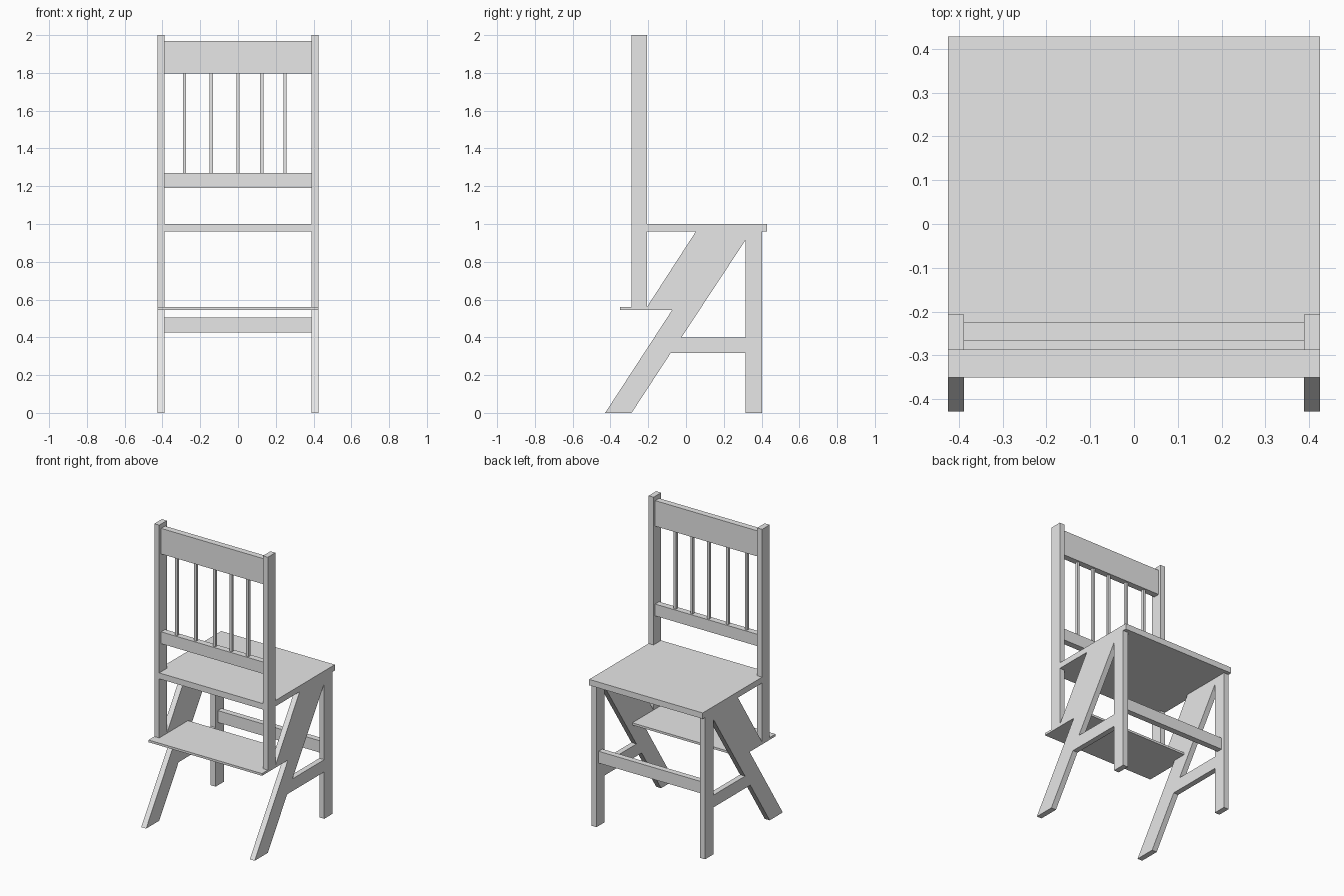
import bpy
import bmesh
from mathutils import Vector

cube = bpy.data.objects.get("Cube")
if cube:
    bpy.data.objects.remove(cube, do_unlink=True)

grey = bpy.data.materials.new("plain grey")
grey.use_nodes = True
grey.diffuse_color = (0.8, 0.8, 0.8, 1)
grey.node_tree.nodes["Principled BSDF"].inputs["Base Color"].default_value = (0.8, 0.8, 0.8, 1)

HALF = 0.425        # half width of the chair
INNER = 0.388       # inner face of posts and legs
POST_FRONT, POST_BACK = -0.288, -0.207
LEG_FRONT, LEG_BACK = 0.315, 0.403
SEAT_Z, TREAD_Z = 0.96, 0.545


def prism(name, outline, axis, lo, hi, mirror=False):
    """Extrude an outline along x (outline is y, z) or z (outline is x, y)."""
    bm = bmesh.new()
    if axis == "x":
        points = [Vector((lo, a, b)) for a, b in outline]
        shift = Vector((hi - lo, 0, 0))
    else:
        points = [Vector((a, b, lo)) for a, b in outline]
        shift = Vector((0, 0, hi - lo))
    face = bm.faces.new([bm.verts.new(p) for p in points])
    extruded = bmesh.ops.extrude_face_region(bm, geom=[face], use_keep_orig=True)
    moved = [g for g in extruded["geom"] if isinstance(g, bmesh.types.BMVert)]
    bmesh.ops.translate(bm, verts=moved, vec=shift)
    bmesh.ops.recalc_face_normals(bm, faces=bm.faces)
    mesh = bpy.data.meshes.new(name)
    bm.to_mesh(mesh)
    bm.free()
    mesh.materials.append(grey)
    obj = bpy.data.objects.new(name, mesh)
    bpy.context.collection.objects.link(obj)
    if mirror:
        obj.modifiers.new("Mirror", "MIRROR").use_axis = (True, False, False)
    return obj


def box(name, x, y, z, mirror=False):
    outline = [(x[0], y[0]), (x[1], y[0]), (x[1], y[1]), (x[0], y[1])]
    return prism(name, outline, "z", z[0], z[1], mirror)


def board(name, wide_y, narrow_y, z):
    """Board with a full-width part and a narrower part between the side frames."""
    join, wide_end = wide_y
    outline = [(-HALF, wide_end), (-HALF, join), (-INNER, join), (-INNER, narrow_y),
               (INNER, narrow_y), (INNER, join), (HALF, join), (HALF, wide_end)]
    return prism(name, outline, "z", z[0], z[1])


# Side frames: slanted stringer, brace and upright leg
stringer = [(-0.428, 0), (-0.288, 0), (-0.081, 0.317), (-0.024, 0.4),
            (LEG_FRONT, 0.915), (LEG_FRONT, SEAT_Z), (0.052, SEAT_Z),
            (POST_BACK, 0.56), (POST_BACK, TREAD_Z), (-0.073, TREAD_Z)]
brace = [(-0.081, 0.317), (LEG_FRONT, 0.317), (LEG_FRONT, 0.4), (-0.024, 0.4)]
prism("slanted_legs", stringer, "x", INNER, HALF, mirror=True)
prism("side_braces", brace, "x", INNER, HALF, mirror=True)
box("upright_legs", (INNER, HALF), (LEG_FRONT, LEG_BACK), (0, SEAT_Z), mirror=True)
box("leg_cross_rail", (-INNER, INNER), (0.34, 0.38), (0.425, 0.505))

# Seat and step, each notched around the side frames
board("seat", (POST_BACK, 0.428), POST_FRONT, (SEAT_Z, 1.0))
board("step", (POST_BACK, -0.35), 0.02, (TREAD_Z, 0.56))

# Backrest
box("back_posts", (INNER, HALF), (POST_FRONT, POST_BACK), (0.56, 2.0), mirror=True)
rail_y = (-0.267, -0.225)
box("top_rail", (-INNER, INNER), rail_y, (1.797, 1.97))
box("lower_rail", (-INNER, INNER), rail_y, (1.19, 1.27))
for i, x in enumerate((-0.283, -0.142, 0, 0.125, 0.249)):
    box(f"spindle_{i + 1}", (x - 0.009, x + 0.009), (-0.255, -0.237), (1.27, 1.797))
